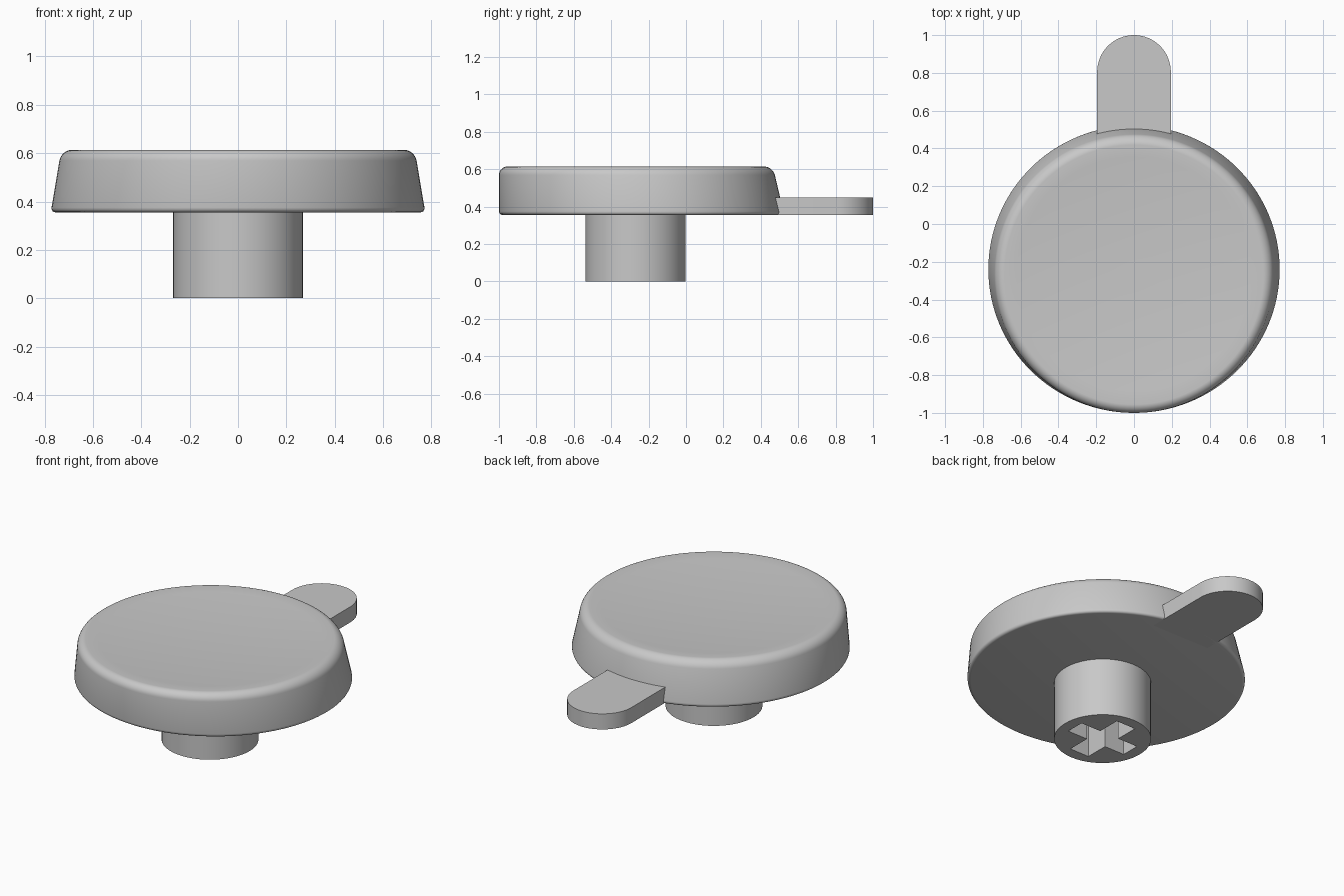
import bpy, bmesh
from math import sin, cos, pi

cube = bpy.data.objects.get("Cube")
if cube:
    bpy.data.objects.remove(cube, do_unlink=True)

GREY = (0.58, 0.58, 0.58, 1)
grey = bpy.data.materials.new("plain grey")
grey.use_nodes = True
grey.diffuse_color = GREY
grey.node_tree.nodes["Principled BSDF"].inputs["Base Color"].default_value = GREY

BASE, TOP = 0.355, 0.614
STEM_Y = -0.27


def finish(bm, name):
    bmesh.ops.recalc_face_normals(bm, faces=bm.faces)
    mesh = bpy.data.meshes.new(name)
    bm.to_mesh(mesh)
    bm.free()
    mesh.materials.append(grey)
    obj = bpy.data.objects.new(name, mesh)
    bpy.context.collection.objects.link(obj)
    return obj


def smooth(obj):
    bpy.ops.object.select_all(action='DESELECT')
    obj.select_set(True)
    bpy.context.view_layer.objects.active = obj
    bpy.ops.object.shade_smooth_by_angle(angle=pi / 6)


def prism(name, outline, z0, z1):
    """Extrude a flat outline between two heights."""
    bm = bmesh.new()
    face = bm.faces.new([bm.verts.new((x, y, z0)) for x, y in outline])
    top = bmesh.ops.extrude_face_region(bm, geom=[face])["geom"]
    verts = [v for v in top if isinstance(v, bmesh.types.BMVert)]
    bmesh.ops.translate(bm, verts=verts, vec=(0, 0, z1 - z0))
    return finish(bm, name)


def arc(cx, cy, r, a0, a1, n):
    return [(cx + r * cos(a0 + (a1 - a0) * i / n),
             cy + r * sin(a0 + (a1 - a0) * i / n)) for i in range(n + 1)]


# Cap: stacked rings, upright at the front and leaning in at the back
def build_cap(sides=128, low=0.02, high=0.045, dish=0.025):
    rings = []  # (inset from wall, height)
    for i in range(5):
        a = i / 4 * pi / 2
        rings.append((low * (1 - sin(a)), BASE + low * (1 - cos(a))))
    for i in range(9):
        a = i / 8 * pi / 2
        rings.append((high * (1 - cos(a)), TOP - high * (1 - sin(a))))
    for i in range(1, 10):  # shallow dish in the top
        f = 1 - i / 10
        rings.append((0.735 - (0.735 - high) * f, TOP - dish * (1 - f * f)))
    bm = bmesh.new()
    loops = []
    for inset, z in rings:
        t = (z - 0.37) / 0.22
        if inset > high:
            t = 1
        rx, ry = 0.772 - 0.037 * t - inset, 0.761 - 0.026 * t - inset
        cy = -0.239 - 0.026 * t
        loops.append([bm.verts.new((rx * cos(2 * pi * k / sides),
                                    cy + ry * sin(2 * pi * k / sides), z))
                      for k in range(sides)])
    for a, b in zip(loops, loops[1:]):
        for k in range(sides):
            j = (k + 1) % sides
            bm.faces.new((a[k], a[j], b[j], b[k]))
    bm.faces.new(loops[0])
    bm.faces.new(loops[-1])
    return finish(bm, "cap")


smooth(build_cap())

# Rounded tab at the back, rooted inside the cap
tab_outline = arc(0, 0.805, 0.195, 0, pi, 32) + [(-0.195, 0.4), (0.195, 0.4)]
smooth(prism("back_tab", tab_outline, BASE, 0.45))

# Round stem with a cross-shaped socket
stem = prism("stem", arc(0, STEM_Y, 0.268, 0, 2 * pi, 64)[:-1], 0, BASE + 0.01)
L, A, B = 0.2, 0.065, 0.057  # arm length, half widths of the two bars
corner = [(L, B), (A, B), (A, L)]
cross = []
for sx, sy, step in ((1, 1, 1), (-1, 1, -1), (-1, -1, 1), (1, -1, -1)):
    cross += [(sx * x, STEM_Y + sy * y) for x, y in corner[::step]]
cutter = prism("socket_cutter", cross, -0.1, BASE - 0.005)
cut = stem.modifiers.new("socket", 'BOOLEAN')
cut.operation = 'DIFFERENCE'
cut.solver = 'EXACT'
cut.object = cutter
bpy.context.view_layer.objects.active = stem
bpy.ops.object.modifier_apply(modifier=cut.name)
bpy.data.objects.remove(cutter, do_unlink=True)
smooth(stem)
